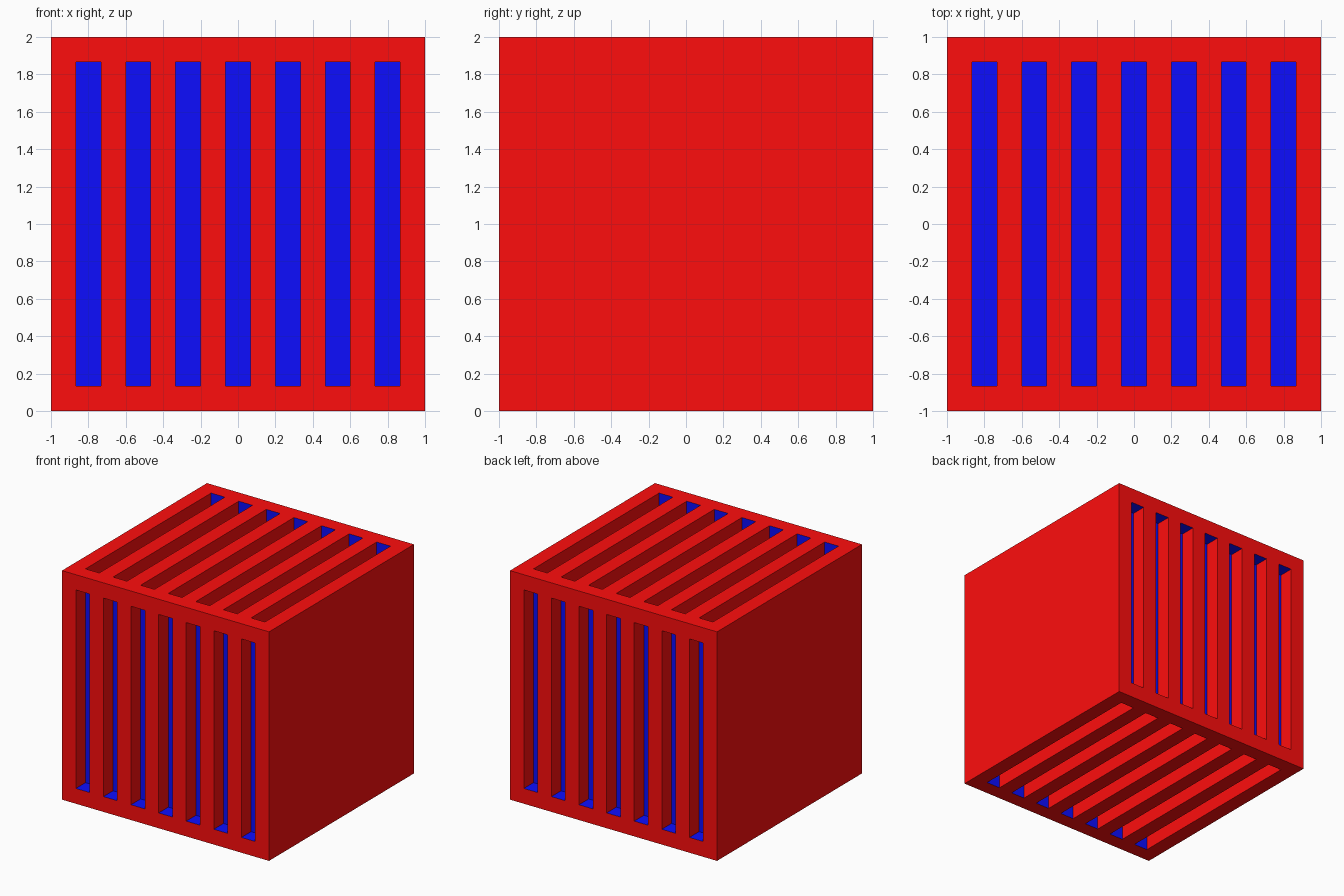
import bpy, bmesh
from math import pi
from mathutils import Matrix, Vector

if "Cube" in bpy.data.objects:
    bpy.data.objects.remove(bpy.data.objects["Cube"])

SLOTS = 7
STEP = 2 / (2 * SLOTS + 1)      # slot width = rib width = border = depth
IN = 1 - STEP                   # inner limit of the slots
RED, BLUE = 0, 1
CENTRE = Matrix.Translation((0, 0, 1))


def material(name, color):
    m = bpy.data.materials.new(name)
    m.diffuse_color = color
    m.use_nodes = True
    m.node_tree.nodes["Principled BSDF"].inputs["Base Color"].default_value = m.diffuse_color
    return m


bm = bmesh.new()


def quad(points, mat, matrix):
    f = bm.faces.new([bm.verts.new(matrix @ Vector(p)) for p in points])
    f.material_index = mat


def flat(x0, x1, y0, y1, z, mat, matrix):
    quad([(x0, y0, z), (x1, y0, z), (x1, y1, z), (x0, y1, z)], mat, matrix)


def wall(p, q, mat, matrix):
    # slot wall dropping from the outer surface to the slot floor
    quad([(*p, 1), (*q, 1), (*q, IN), (*p, IN)], mat, matrix)


def slotted_panel(matrix):
    # borders at both slot ends
    flat(-1, 1, -1, -IN, 1, RED, matrix)
    flat(-1, 1, IN, 1, 1, RED, matrix)
    for i in range(2 * SLOTS + 1):
        a, b = -1 + i * STEP, -1 + (i + 1) * STEP
        if i % 2 == 0:
            # rib
            flat(a, b, -IN, IN, 1, RED, matrix)
            continue
        # slot: blue floor and ends, red side walls
        flat(a, b, -IN, IN, IN, BLUE, matrix)
        wall((a, -IN), (b, -IN), BLUE, matrix)
        wall((b, IN), (a, IN), BLUE, matrix)
        wall((a, IN), (a, -IN), RED, matrix)
        wall((b, -IN), (b, IN), RED, matrix)


# four slotted panels: top, front, bottom, back
for k in range(4):
    slotted_panel(CENTRE @ Matrix.Rotation(k * pi / 2, 4, 'X'))

# two plain sides
for s in (1, -1):
    flat(-1, 1, -1, 1, 1, RED, CENTRE @ Matrix.Rotation(s * pi / 2, 4, 'Y'))

mesh = bpy.data.meshes.new("slotted_cube")
bm.to_mesh(mesh)
bm.free()
mesh.materials.append(material("red", (1, 0.004, 0.004, 1)))
mesh.materials.append(material("blue", (0.004, 0.004, 1, 1)))
cube = bpy.data.objects.new("slotted_cube", mesh)
bpy.context.collection.objects.link(cube)
